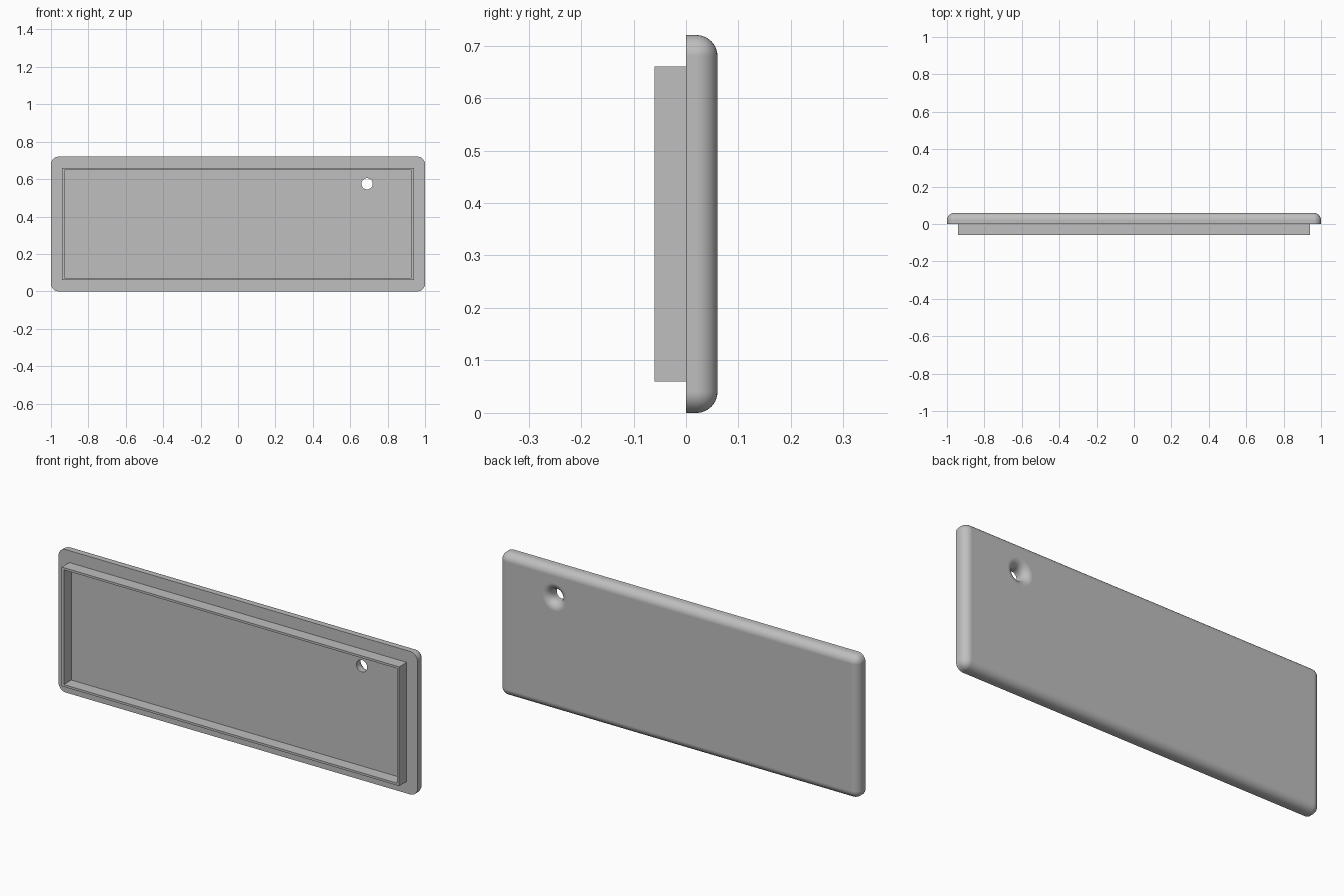
import bpy
import bmesh
import math
from mathutils import Matrix, Vector

WIDTH, HEIGHT, DEPTH = 2.0, 0.72, 0.06
FILLET = 0.04
LIP_MARGIN, LIP_WALL = 0.06, 0.016
HOLE_X, HOLE_Z, HOLE_R = 0.69, 0.575, 0.03

default_cube = bpy.data.objects.get("Cube")
if default_cube:
    bpy.data.objects.remove(default_cube, do_unlink=True)

grey = bpy.data.materials.new("plain_grey")
grey.use_nodes = True
grey.diffuse_color = (0.52, 0.52, 0.52, 1)
grey.node_tree.nodes["Principled BSDF"].inputs["Base Color"].default_value = grey.diffuse_color


def add_object(name, bm):
    bmesh.ops.recalc_face_normals(bm, faces=bm.faces)
    mesh = bpy.data.meshes.new(name)
    bm.to_mesh(mesh)
    bm.free()
    mesh.materials.append(grey)
    obj = bpy.data.objects.new(name, mesh)
    bpy.context.collection.objects.link(obj)
    return obj


def box(size, centre):
    bm = bmesh.new()
    bmesh.ops.create_cube(bm, size=1, matrix=Matrix.Translation(centre) @ Matrix.Diagonal((*size, 1)))
    return bm


def select_only(obj):
    bpy.ops.object.select_all(action='DESELECT')
    obj.select_set(True)
    bpy.context.view_layer.objects.active = obj


# Cover plate: every edge rounded except those around the flat front
bm = box((WIDTH, DEPTH, HEIGHT), (0, DEPTH / 2, HEIGHT / 2))
rounded = [e for e in bm.edges if any(v.co.y > DEPTH / 2 for v in e.verts)]
bmesh.ops.bevel(bm, geom=rounded, offset=FILLET, segments=10, profile=0.5, affect='EDGES')
plate = add_object("cover_plate", bm)

# Hole cutter: straight bore flaring out to the back, spun about the y axis
STEPS = 10
profile = [(0, -0.03), (HOLE_R, -0.03)]
for i in range(STEPS + 1):
    a = math.pi / 2 * i / STEPS
    profile.append((HOLE_R + FILLET * (1 - math.cos(a)), DEPTH - FILLET + FILLET * math.sin(a)))
profile += [(HOLE_R + FILLET, DEPTH + 0.03), (0, DEPTH + 0.03)]
bm = bmesh.new()
verts = [bm.verts.new((HOLE_X + r, y, HOLE_Z)) for r, y in profile]
edges = [bm.edges.new(pair) for pair in zip(verts, verts[1:])]
bmesh.ops.spin(bm, geom=verts + edges, cent=(HOLE_X, 0, HOLE_Z), axis=(0, 1, 0),
               angle=2 * math.pi, steps=48)
bmesh.ops.remove_doubles(bm, verts=bm.verts, dist=0.0001)
cutter = add_object("hole_cutter", bm)
cutter.hide_render = True

cut = plate.modifiers.new("hole", 'BOOLEAN')
cut.operation = 'DIFFERENCE'
cut.solver = 'EXACT'
cut.object = cutter
select_only(plate)
bpy.ops.object.modifier_apply(modifier=cut.name)
bpy.data.objects.remove(cutter, do_unlink=True)
bpy.ops.object.shade_smooth_by_angle(angle=math.radians(35))
plate.modifiers.new("clean_shading", 'WEIGHTED_NORMAL').keep_sharp = True

# Locating lip: thin square-cornered frame standing on the front of the plate
bm = box((WIDTH - 2 * LIP_MARGIN, DEPTH, HEIGHT - 2 * LIP_MARGIN), (0, -DEPTH / 2, HEIGHT / 2))
front = min(bm.faces, key=lambda f: f.calc_center_median().y)
bmesh.ops.inset_region(bm, faces=[front], thickness=LIP_WALL)
pocket = bmesh.ops.extrude_discrete_faces(bm, faces=[front])["faces"]
bmesh.ops.translate(bm, verts=pocket[0].verts, vec=Vector((0, DEPTH, 0)))
# The plate itself closes the frame, so its floor and back are left open
hidden = [f for f in bm.faces if all(v.co.y > -0.001 for v in f.verts)]
bmesh.ops.delete(bm, geom=hidden, context='FACES')
add_object("locating_lip", bm)
